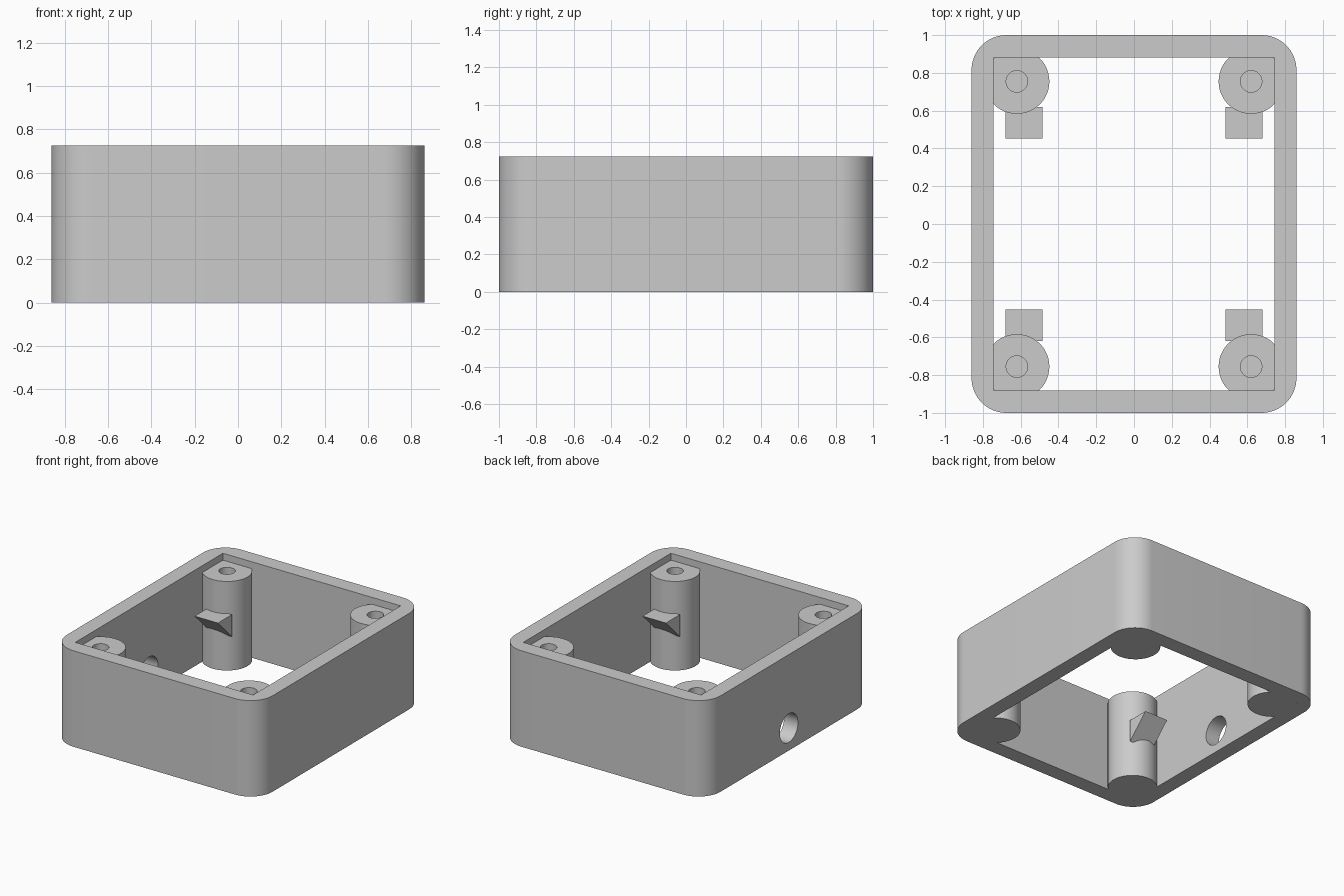
import bpy, bmesh
from math import pi, sin, cos, radians
from mathutils import Matrix, Vector

cube = bpy.data.objects.get("Cube")
if cube:
    bpy.data.objects.remove(cube, do_unlink=True)

HALF_X, HALF_Y, HEIGHT = 0.86, 1.0, 0.725
INNER_X, INNER_Y = 0.743, 0.881
CORNER = 0.185
POST_X, POST_Y, POST_R, POST_H = 0.62, 0.755, 0.172, 0.673
SCREW_R, SCREW_DEPTH = 0.057, 0.35

grey = bpy.data.materials.new("plain grey")
grey.use_nodes = True
grey.diffuse_color = (0.6, 0.6, 0.6, 1)
grey.node_tree.nodes["Principled BSDF"].inputs["Base Color"].default_value = (0.6, 0.6, 0.6, 1)


def finish(name, bm):
    bmesh.ops.recalc_face_normals(bm, faces=bm.faces[:])
    mesh = bpy.data.meshes.new(name)
    bm.to_mesh(mesh)
    bm.free()
    mesh.materials.append(grey)
    obj = bpy.data.objects.new(name, mesh)
    bpy.context.collection.objects.link(obj)
    return obj


def select(obj):
    bpy.ops.object.select_all(action="DESELECT")
    obj.select_set(True)
    bpy.context.view_layer.objects.active = obj


def smooth(obj):
    select(obj)
    bpy.ops.object.shade_smooth_by_angle(angle=radians(30))


def prism(name, points, direction):
    """Extrude a closed outline along a direction."""
    bm = bmesh.new()
    face = bm.faces.new([bm.verts.new(p) for p in points])
    made = bmesh.ops.extrude_face_region(bm, geom=[face])["geom"]
    verts = [g for g in made if isinstance(g, bmesh.types.BMVert)]
    bmesh.ops.translate(bm, verts=verts, vec=Vector(direction))
    return finish(name, bm)


def cut(target, cutter):
    cutter.hide_render = True
    mod = target.modifiers.new("cut", "BOOLEAN")
    mod.operation, mod.solver, mod.object = "DIFFERENCE", "EXACT", cutter
    select(target)
    bpy.ops.object.modifier_apply(modifier=mod.name)
    bpy.data.objects.remove(cutter, do_unlink=True)


# Rounded wall frame, open at top and bottom
outline = []
steps = 16
for quarter, (sx, sy) in enumerate([(1, 1), (-1, 1), (-1, -1), (1, -1)]):
    for i in range(steps + 1):
        a = (quarter + i / steps) * pi / 2
        outline.append((sx * (HALF_X - CORNER) + CORNER * cos(a),
                        sy * (HALF_Y - CORNER) + CORNER * sin(a), 0))
frame = prism("wall_frame", outline, (0, 0, HEIGHT))

inner = [(sx * INNER_X, sy * INNER_Y, -0.1)
         for sx, sy in [(1, 1), (-1, 1), (-1, -1), (1, -1)]]
cut(frame, prism("cavity_cutter", inner, (0, 0, HEIGHT + 0.2)))

# Round cable hole through one side wall
bm = bmesh.new()
bmesh.ops.create_cone(bm, cap_ends=True, segments=48, radius1=0.108, radius2=0.108, depth=0.4,
                      matrix=Matrix.Translation((-0.8, 0, 0.17)) @ Matrix.Rotation(pi / 2, 4, "Y"))
cut(frame, finish("cable_hole_cutter", bm))
smooth(frame)


# Screw post with a blind hole, turned from a profile
def screw_post(name, x, y):
    floor = POST_H - SCREW_DEPTH
    profile = [(0, 0), (POST_R, 0), (POST_R, POST_H),
               (SCREW_R, POST_H), (SCREW_R, floor), (0, floor)]
    bm = bmesh.new()
    verts = [bm.verts.new((r, 0, z)) for r, z in profile]
    edges = [bm.edges.new(pair) for pair in zip(verts, verts[1:])]
    bmesh.ops.spin(bm, geom=verts + edges, cent=(0, 0, 0), axis=(0, 0, 1),
                   angle=2 * pi, steps=48, use_duplicate=False)
    bmesh.ops.remove_doubles(bm, verts=bm.verts[:], dist=0.0001)
    bmesh.ops.translate(bm, verts=bm.verts[:], vec=(x, y, 0))
    smooth(finish(name, bm))


# Posts and their wedge-shaped ledges in the four corners
for sx, side in ((1, "left"), (-1, "right")):
    for sy, end in ((1, "back"), (-1, "front")):
        screw_post(f"{end}_{side}_screw_post", sx * POST_X, sy * POST_Y)
        wedge = [(sx * 0.485, sy * y, z) for y, z in ((0.453, 0.43), (0.62, 0.43), (0.62, 0.263))]
        prism(f"{end}_{side}_support_wedge", wedge, (sx * 0.195, 0, 0))
